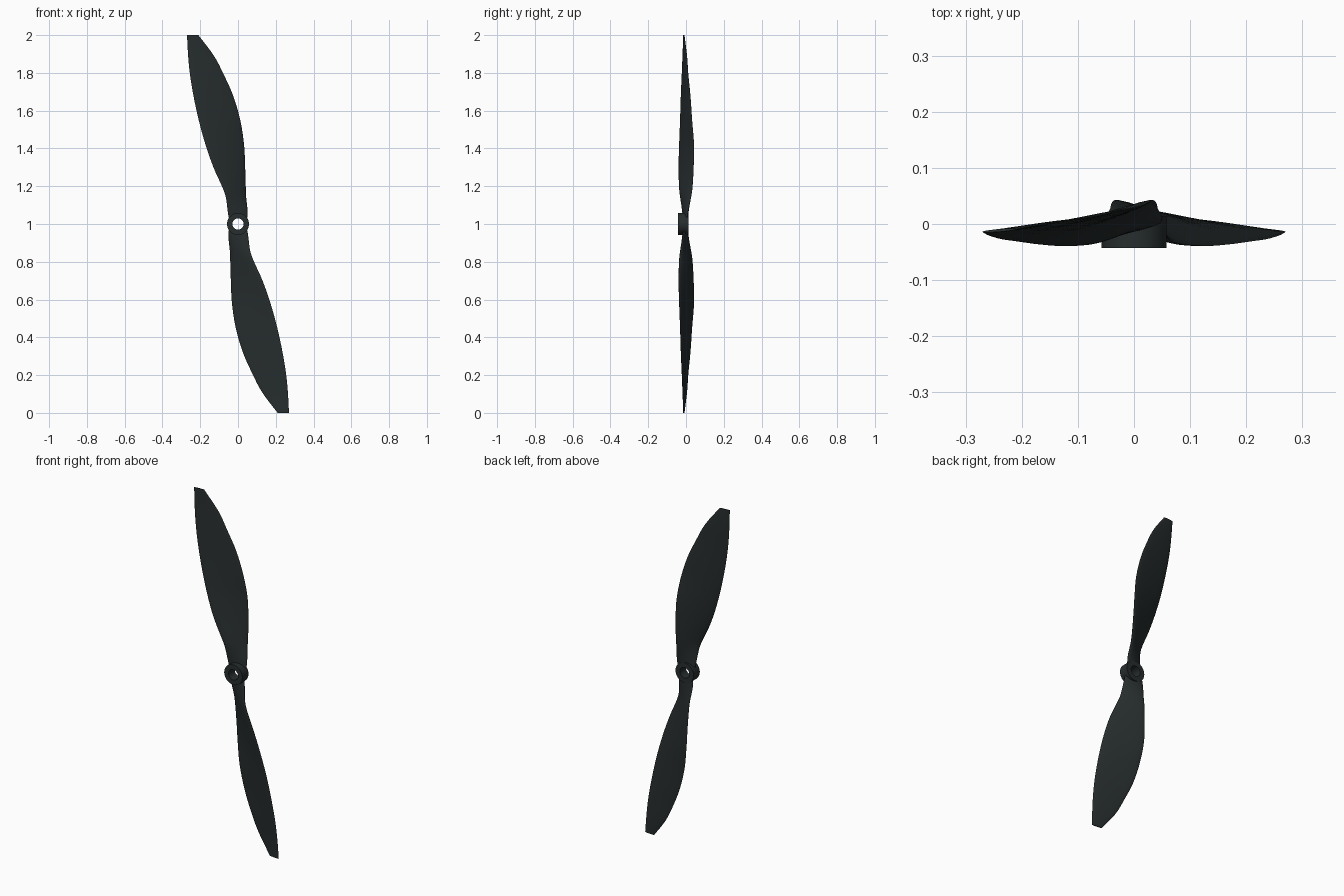
import bpy, bmesh, math
from mathutils import Vector

if "Cube" in bpy.data.objects:
    bpy.data.objects.remove(bpy.data.objects["Cube"])

mat = bpy.data.materials.new("dark_plastic")
mat.diffuse_color = (0.02, 0.026, 0.027, 1)
mat.use_nodes = True
mat.node_tree.nodes["Principled BSDF"].inputs["Base Color"].default_value = mat.diffuse_color

# Blade stations: distance from hub, left edge x/y, right edge x/y, thickness
STATIONS = [
    (0.035, -0.050, -0.013, 0.050, 0.006, 0.020),
    (0.08, -0.056, -0.019, 0.050, 0.013, 0.022),
    (0.145, -0.065, -0.030, 0.043, 0.026, 0.021),
    (0.20, -0.085, -0.036, 0.041, 0.034, 0.020),
    (0.30, -0.130, -0.039, 0.038, 0.040, 0.018),
    (0.42, -0.172, -0.036, 0.032, 0.042, 0.016),
    (0.55, -0.208, -0.031, 0.012, 0.032, 0.014),
    (0.68, -0.236, -0.027, -0.026, 0.023, 0.012),
    (0.79, -0.254, -0.022, -0.075, 0.012, 0.010),
    (0.89, -0.264, -0.018, -0.127, 0.005, 0.008),
    (1.00, -0.270, -0.014, -0.210, -0.009, 0.005),
]


def smooth_stations(rows, steps=4):
    """Catmull-Rom interpolation between stations."""
    out = []
    for i in range(len(rows) - 1):
        p0, p1 = rows[max(i - 1, 0)], rows[i]
        p2, p3 = rows[i + 1], rows[min(i + 2, len(rows) - 1)]
        for s in range(steps):
            t = s / steps
            out.append([0.5 * (2 * b + (c - a) * t + (2 * a - 5 * b + 4 * c - d) * t * t
                               + (3 * b - a - 3 * c + d) * t ** 3)
                        for a, b, c, d in zip(p0, p1, p2, p3)])
    return out + [list(rows[-1])]


def finish(bm, name, angle):
    bmesh.ops.recalc_face_normals(bm, faces=bm.faces)
    me = bpy.data.meshes.new(name)
    bm.to_mesh(me)
    bm.free()
    ob = bpy.data.objects.new(name, me)
    bpy.context.collection.objects.link(ob)
    me.materials.append(mat)
    bpy.ops.object.select_all(action='DESELECT')
    ob.select_set(True)
    bpy.context.view_layer.objects.active = ob
    bpy.ops.object.shade_smooth_by_angle(angle=math.radians(angle))
    return ob


def bridge(bm, a, b):
    n = len(a)
    for i in range(n):
        j = (i + 1) % n
        bm.faces.new((a[i], a[j], b[j], b[i]))


# Twisted blades: lens sections lofted outward, second one turned half a turn
def make_blade(name, sign):
    bm = bmesh.new()
    n = 20
    rings = []
    for d, xl, yl, xr, yr, th in smooth_stations(STATIONS):
        left, right = Vector((xl, yl)), Vector((xr, yr))
        chord = right - left
        normal = Vector((-chord.y, chord.x)).normalized()
        ring = []
        for k in range(n):
            a = 2 * math.pi * k / n
            u = 0.5 - 0.5 * math.cos(a)
            p = left + chord * u + normal * (th * 0.5 * math.sin(a))
            ring.append(bm.verts.new((sign * p.x, p.y, 1 + sign * d)))
        rings.append(ring)
    for a, b in zip(rings, rings[1:]):
        bridge(bm, a, b)
    bm.faces.new(rings[0])
    bm.faces.new(rings[-1])
    return finish(bm, name, 50)


make_blade("upper_blade", 1)
make_blade("lower_blade", -1)

# Hub: bored ring around the y axis
bm = bmesh.new()
seg = 48
loops = []
for r, y in [(0.030, -0.043), (0.058, -0.043), (0.058, 0.013), (0.030, 0.013)]:
    loops.append([bm.verts.new((r * math.cos(2 * math.pi * k / seg), y,
                                1 + r * math.sin(2 * math.pi * k / seg)))
                  for k in range(seg)])
for i in range(4):
    bridge(bm, loops[i], loops[(i + 1) % 4])
finish(bm, "hub", 30)
